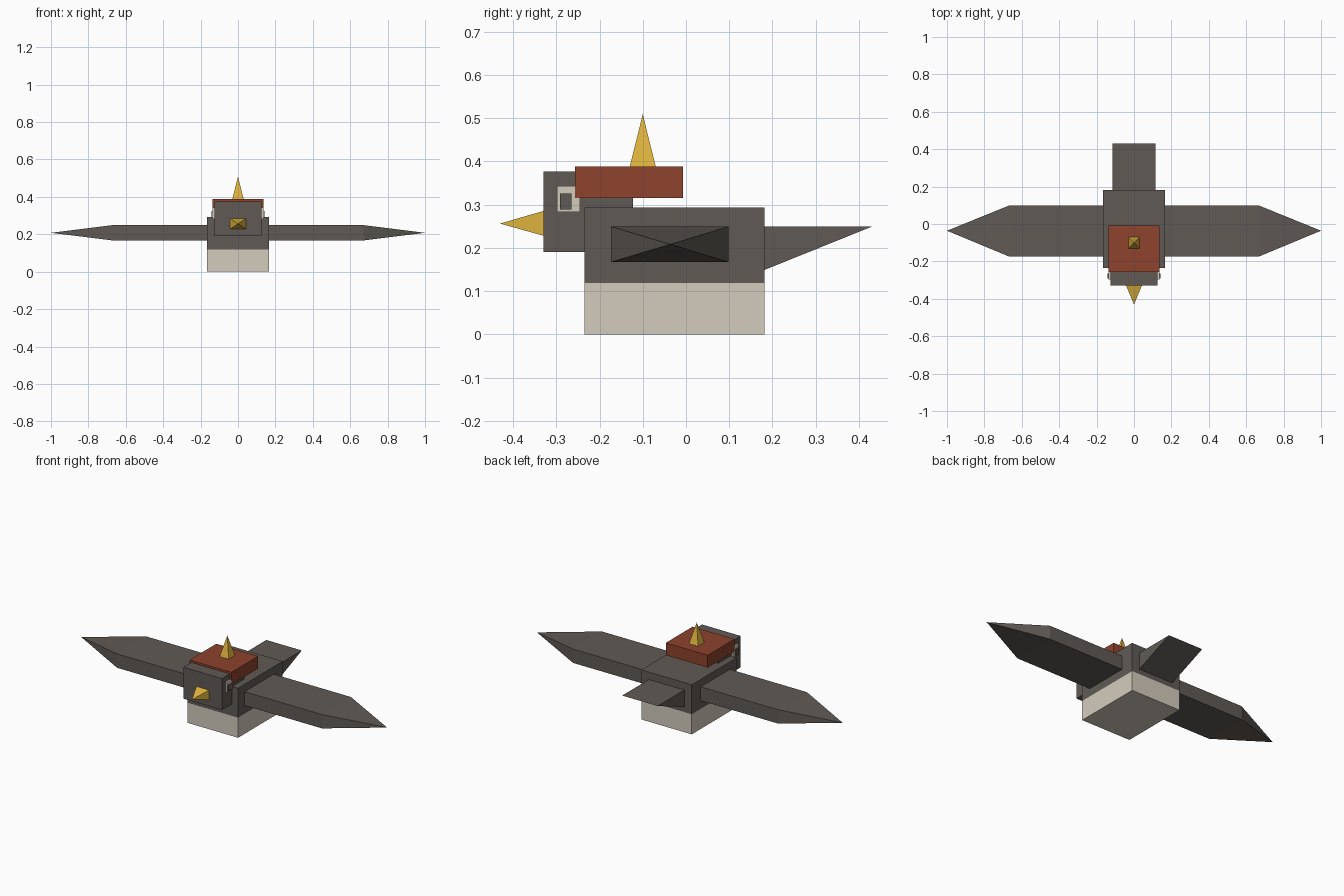
import bpy
import bmesh
from mathutils import Vector

if "Cube" in bpy.data.objects:
    bpy.data.objects.remove(bpy.data.objects["Cube"])


def material(name, rgb):
    """Flat material from 0-255 display colour, stored as linear values."""
    lin = [((c / 255 + 0.055) / 1.055) ** 2.4 for c in rgb] + [1.0]
    m = bpy.data.materials.new(name)
    m.use_nodes = True
    m.diffuse_color = lin
    bsdf = m.node_tree.nodes["Principled BSDF"]
    bsdf.inputs["Base Color"].default_value = lin
    bsdf.inputs["Roughness"].default_value = 0.9
    return m


GREY = material("slate_grey", (96, 90, 85))
CREAM = material("cream", (212, 203, 189))
RED = material("brick_red", (142, 67, 45))
GOLD = material("gold", (222, 179, 62))


def finish(name, bm, mat):
    bmesh.ops.recalc_face_normals(bm, faces=bm.faces)
    mesh = bpy.data.meshes.new(name)
    bm.to_mesh(mesh)
    bm.free()
    mesh.materials.append(mat)
    obj = bpy.data.objects.new(name, mesh)
    bpy.context.collection.objects.link(obj)
    return obj


def box(name, lo, hi, mat):
    lo, hi = Vector(lo), Vector(hi)
    bm = bmesh.new()
    bmesh.ops.create_cube(bm, size=1)
    for v in bm.verts:
        v.co = (lo + hi) / 2 + v.co * (hi - lo)
    return finish(name, bm, mat)


def spike(name, base, tip, mat):
    """Four-sided pyramid from a base rectangle to a tip."""
    bm = bmesh.new()
    ring = [bm.verts.new(p) for p in base]
    apex = bm.verts.new(tip)
    bm.faces.new(ring)
    for i in range(4):
        bm.faces.new((ring[i], ring[(i + 1) % 4], apex))
    return finish(name, bm, mat)


# Body: cream belly under a grey back
box("belly", (-0.165, -0.235, 0), (0.165, 0.182, 0.119), CREAM)
box("back", (-0.165, -0.235, 0.119), (0.165, 0.182, 0.293), GREY)

# Head, cap and cap spike
box("head", (-0.126, -0.33, 0.19), (0.126, -0.122, 0.376), GREY)
box("cap", (-0.137, -0.257, 0.315), (0.137, -0.007, 0.388), RED)
s = 0.03
spike("cap_spike",
      [(-s, -0.1 - s, 0.388), (s, -0.1 - s, 0.388), (s, -0.1 + s, 0.388), (-s, -0.1 + s, 0.388)],
      (0, -0.1, 0.509), GOLD)

# Beak
spike("beak",
      [(-0.042, -0.33, 0.228), (0.042, -0.33, 0.228), (0.042, -0.33, 0.285), (-0.042, -0.33, 0.285)],
      (0, -0.43, 0.256), GOLD)

# Tail: wedge with a flat top and a sharp rear edge
bm = bmesh.new()
side = [bm.verts.new((-0.116, y, z)) for y, z in ((0.182, 0.149), (0.43, 0.249), (0.182, 0.249))]
face = bm.faces.new(side)
ext = bmesh.ops.extrude_face_region(bm, geom=[face])
bmesh.ops.translate(bm, vec=(0.232, 0, 0), verts=[v for v in ext["geom"] if isinstance(v, bmesh.types.BMVert)])
finish("tail", bm, GREY)

for label, sx in (("left", 1), ("right", -1)):
    # Wing: straight bar ending in a pyramid tip
    bm = bmesh.new()
    rect = ((-0.173, 0.167), (0.098, 0.167), (0.098, 0.249), (-0.173, 0.249))
    root = [bm.verts.new((sx * 0.165, y, z)) for y, z in rect]
    outer = [bm.verts.new((sx * 0.67, y, z)) for y, z in rect]
    tip = bm.verts.new((sx * 1.0, -0.036, 0.208))
    bm.faces.new(root)
    for i in range(4):
        j = (i + 1) % 4
        bm.faces.new((root[i], root[j], outer[j], outer[i]))
        bm.faces.new((outer[i], outer[j], tip))
    finish(label + "_wing", bm, GREY)

    # Eye plate and pupil on the side of the head
    for part, x0, x1, y0, y1, z0, z1, mat in (
            ("eye", 0.126, 0.136, -0.298, -0.245, 0.283, 0.343, CREAM),
            ("pupil", 0.136, 0.142, -0.291, -0.265, 0.289, 0.325, GREY)):
        xs = sorted((sx * x0, sx * x1))
        box(label + "_" + part, (xs[0], y0, z0), (xs[1], y1, z1), mat)
